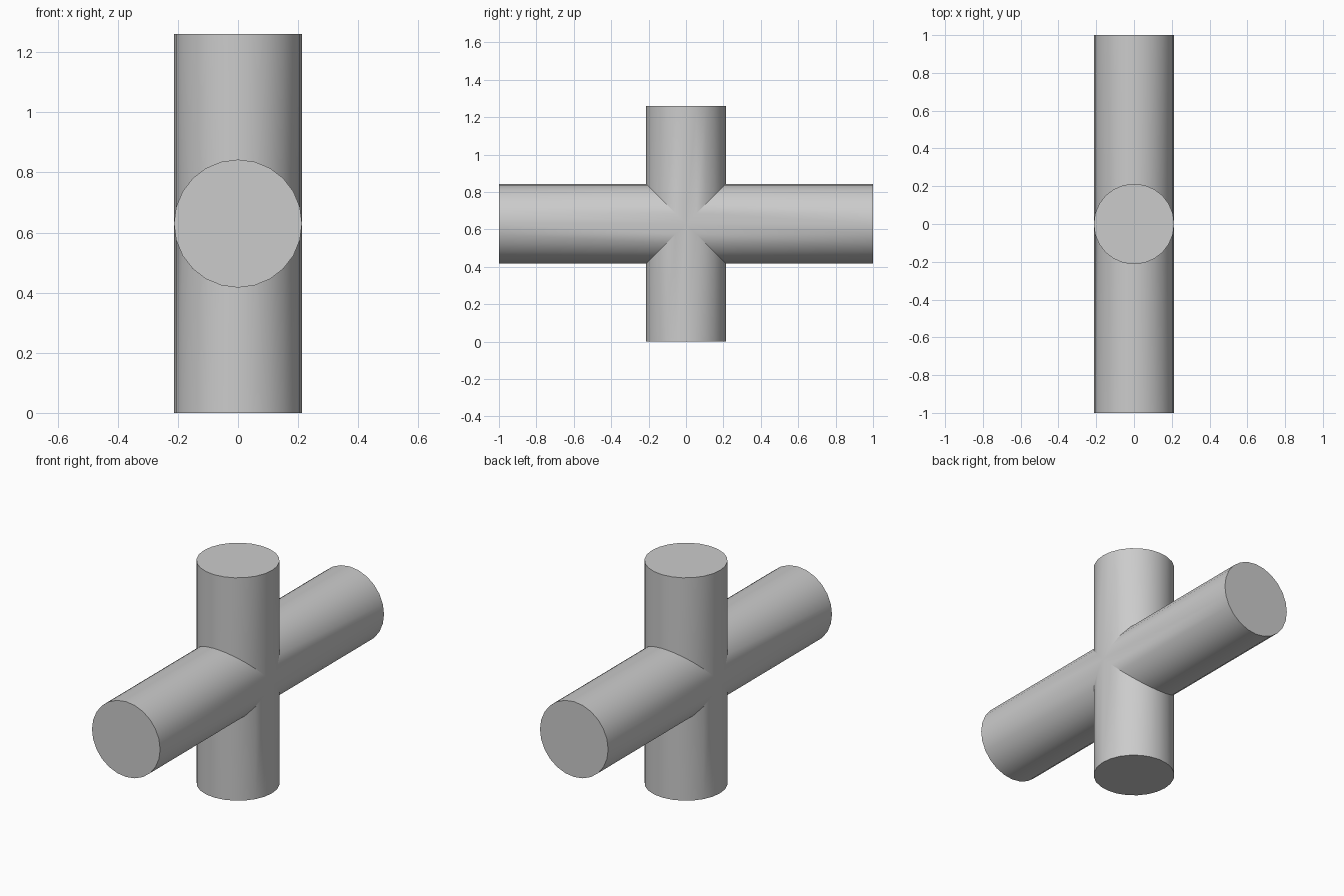
import bpy, bmesh, math
from mathutils import Matrix, Vector

cube = bpy.data.objects.get("Cube")
if cube:
    bpy.data.objects.remove(cube, do_unlink=True)

RADIUS, SIDES = 0.213, 24
HALF_LENGTH, HALF_HEIGHT = 1.0, 0.63

grey = bpy.data.materials.new("plain grey")
grey.use_nodes = True
colour = (0.6, 0.6, 0.6, 1)
grey.diffuse_color = colour
grey.node_tree.nodes["Principled BSDF"].inputs["Base Color"].default_value = colour


def add_arm(bm, length, turn):
    """Capped tube arm whose inner end is mitred to meet its neighbours."""
    inner, outer = [], []
    for i in range(SIDES):
        a = math.tau * i / SIDES
        x, y = RADIUS * math.cos(a), RADIUS * math.sin(a)
        inner.append(bm.verts.new(turn @ Vector((x, y, abs(y)))))
        outer.append(bm.verts.new(turn @ Vector((x, y, length))))
    for i in range(SIDES):
        j = (i + 1) % SIDES
        bm.faces.new((inner[i], inner[j], outer[j], outer[i]))
    bm.faces.new(outer)


# Four arms turned about the x axis: up, front, down, back
bm = bmesh.new()
for k in range(4):
    length = HALF_LENGTH if k % 2 else HALF_HEIGHT
    add_arm(bm, length, Matrix.Rotation(k * math.pi / 2, 3, "X"))
bmesh.ops.remove_doubles(bm, verts=bm.verts, dist=0.0001)
bmesh.ops.recalc_face_normals(bm, faces=bm.faces)
bmesh.ops.translate(bm, verts=bm.verts, vec=(0, 0, HALF_HEIGHT))

mesh = bpy.data.meshes.new("pipe_cross")
bm.to_mesh(mesh)
bm.free()
mesh.materials.append(grey)
cross = bpy.data.objects.new("pipe_cross", mesh)
bpy.context.collection.objects.link(cross)

# Smooth tube walls, sharp caps and mitres
bpy.ops.object.select_all(action="DESELECT")
cross.select_set(True)
bpy.context.view_layer.objects.active = cross
bpy.ops.object.shade_smooth_by_angle(angle=math.radians(30))
